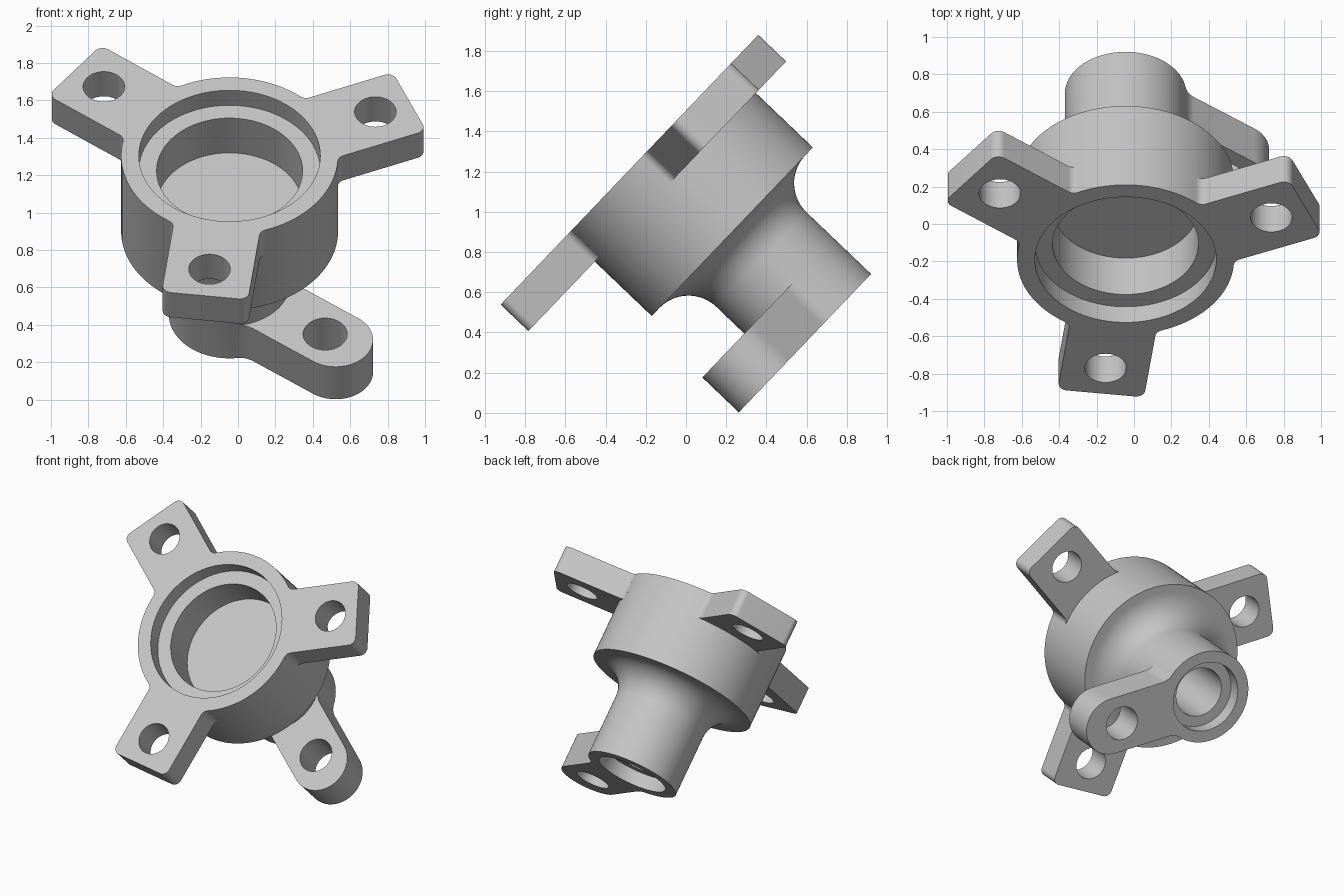
import bpy, bmesh, math
from mathutils import Matrix, Vector

if "Cube" in bpy.data.objects:
    bpy.data.objects.remove(bpy.data.objects["Cube"])

grey = bpy.data.materials.new("light_grey_metal")
grey.use_nodes = True
colour = (0.56, 0.56, 0.56, 1)
grey.diffuse_color = colour
grey.node_tree.nodes["Principled BSDF"].inputs["Base Color"].default_value = colour


def finish(name, bm):
    bmesh.ops.remove_doubles(bm, verts=bm.verts, dist=1e-5)
    bmesh.ops.recalc_face_normals(bm, faces=bm.faces)
    mesh = bpy.data.meshes.new(name)
    bm.to_mesh(mesh)
    bm.free()
    mesh.materials.append(grey)
    obj = bpy.data.objects.new(name, mesh)
    bpy.context.collection.objects.link(obj)
    return obj


def lathe(name, profile, steps=96):
    """Revolve (radius, height) points that start and end on the axis."""
    bm = bmesh.new()
    verts = [bm.verts.new((r, 0, h)) for r, h in profile]
    edges = [bm.edges.new(pair) for pair in zip(verts, verts[1:])]
    bmesh.ops.spin(bm, geom=verts + edges, cent=(0, 0, 0), axis=(0, 0, 1),
                   angle=math.tau, steps=steps, use_merge=True)
    return finish(name, bm)


def arc(cx, cy, r, start, end, n=10):
    return [(cx + r * math.cos(start + (end - start) * i / n),
             cy + r * math.sin(start + (end - start) * i / n)) for i in range(n + 1)]


def arm(name, hub, half, blend, length, corner, low, high, angle):
    """Arm along +x, blended into a round hub, with rounded outer corners."""
    cy = half + blend
    cx = math.sqrt((hub + blend) ** 2 - cy ** 2)
    side = arc(cx, cy, blend, math.atan2(cy, cx) - math.pi, -math.pi / 2)
    side.insert(0, (side[0][0] * 0.95, side[0][1] * 0.95))
    side += arc(length - corner, half - corner, corner, math.pi / 2, 0, 16)
    outline = side + [(x, -y) for x, y in reversed(side)]
    bm = bmesh.new()
    verts = [bm.verts.new((x, y, low)) for x, y in outline]
    bmesh.ops.remove_doubles(bm, verts=verts, dist=1e-5)
    face = bm.faces.new([v for v in verts if v.is_valid])
    top = bmesh.ops.extrude_face_region(bm, geom=[face])["geom"]
    bmesh.ops.translate(bm, vec=(0, 0, high - low),
                        verts=[g for g in top if isinstance(g, bmesh.types.BMVert)])
    bm.transform(Matrix.Rotation(angle, 4, 'Z'))
    return finish(name, bm)


def drill(reach, angle, radius, low, high):
    cutter = lathe("drill", [(0, low), (radius, low), (radius, high), (0, high)], 48)
    cutter.data.transform(Matrix.Translation(
        Vector((reach * math.cos(angle), reach * math.sin(angle), 0))))
    return cutter


def combine(target, other, operation):
    mod = target.modifiers.new(operation, 'BOOLEAN')
    mod.operation, mod.solver, mod.object = operation, 'EXACT', other
    bpy.context.view_layer.objects.active = target
    bpy.ops.object.modifier_apply(modifier=mod.name)
    bpy.data.objects.remove(other)


TOP, UNDER, BASE, END, LEVER_TOP = 1.039, 0.848, 0.456, -0.188, 0.063
BODY, NECK, FILLET = 0.58, 0.325, 0.2

# Cup and neck, joined by a concave fillet
housing = lathe("bearing_housing", [(0, END), (NECK, END)]
                + arc(NECK + FILLET, BASE - FILLET, FILLET, math.pi, math.pi / 2, 14)
                + [(BODY, BASE), (BODY, TOP), (0, TOP)])

# Three mounting lugs and the lever on the neck
lug_angles = [math.radians(22.7 + 120 * i) for i in range(3)]
lever_angle = math.radians(-37)
for a in lug_angles:
    combine(housing, arm("lug", BODY, 0.233, 0.05, 1.043, 0.05, UNDER, TOP, a), 'UNION')
combine(housing, arm("lever", NECK, 0.2, 0.12, 0.91, 0.2, END, LEVER_TOP, lever_angle), 'UNION')

# Stepped bores at both ends
combine(housing, lathe("cup_bore", [(0, 0.654), (0.39, 0.654), (0.39, 0.923),
                                    (0.485, 0.923), (0.485, 1.2), (0, 1.2)]), 'DIFFERENCE')
combine(housing, lathe("neck_bore", [(0, -0.4), (0.245, -0.4), (0.245, -0.09),
                                     (0.172, -0.09), (0.172, 0.45), (0, 0.45)]), 'DIFFERENCE')

# Bolt holes
for a in lug_angles:
    combine(housing, drill(0.845, a, 0.111, 0.7, 1.2), 'DIFFERENCE')
combine(housing, drill(0.64, lever_angle, 0.118, -0.4, 0.2), 'DIFFERENCE')

# Tilt the part into its resting pose
housing.data.transform(Matrix.Translation((-0.045, 0.56, 0.586))
                       @ Matrix.Rotation(math.radians(46.3), 4, 'X'))
bpy.ops.object.select_all(action='DESELECT')
housing.select_set(True)
bpy.context.view_layer.objects.active = housing
bpy.ops.object.shade_smooth_by_angle(angle=math.radians(30))
